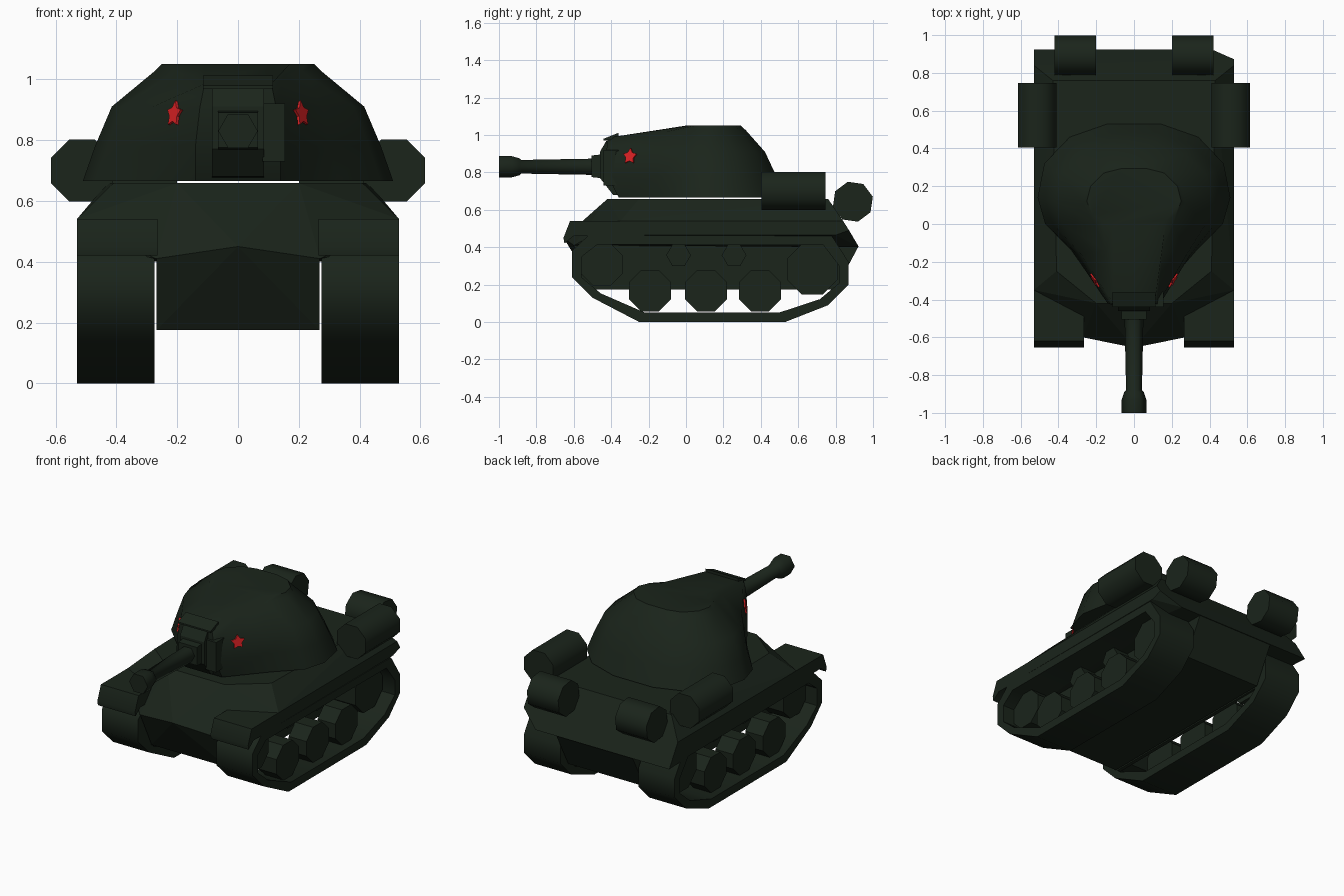
import bpy, bmesh, math
from mathutils import Vector

if "Cube" in bpy.data.objects:
    bpy.data.objects.remove(bpy.data.objects["Cube"])


def material(name, rgb):
    m = bpy.data.materials.new(name)
    m.diffuse_color = (*rgb, 1)
    m.use_nodes = True
    m.node_tree.nodes["Principled BSDF"].inputs["Base Color"].default_value = m.diffuse_color
    return m


GREEN = material("dark_green", (0.0105, 0.0178, 0.0108))
RED = material("bright_red", (0.74, 0.016, 0.018))


def finish(name, bm, mat=GREEN, smooth=None):
    bmesh.ops.recalc_face_normals(bm, faces=bm.faces)
    me = bpy.data.meshes.new(name)
    bm.to_mesh(me)
    bm.free()
    me.materials.append(mat)
    ob = bpy.data.objects.new(name, me)
    bpy.context.collection.objects.link(ob)
    if smooth:
        me.shade_smooth()
        me.set_sharp_from_angle(angle=math.radians(smooth))
    return ob


def loft(name, rings, caps=True, closed=False, mat=GREEN, smooth=None):
    """Skin a list of rings having equal point counts."""
    bm = bmesh.new()
    vs = [[bm.verts.new(p) for p in r] for r in rings]
    n = len(vs[0])
    pairs = list(zip(vs, vs[1:])) + ([(vs[-1], vs[0])] if closed else [])
    for a, b in pairs:
        for i in range(n):
            j = (i + 1) % n
            bm.faces.new((a[i], a[j], b[j], b[i]))
    if caps and not closed:
        bm.faces.new(vs[0])
        bm.faces.new(vs[-1])
    return finish(name, bm, mat, smooth)


def prism_x(name, yz, x0, x1, smooth=None):
    return loft(name, [[(x, y, z) for y, z in yz] for x in (x0, x1)], smooth=smooth)


def ngon(a, b, r, n, rot=0.0):
    return [(a + r * math.cos(rot + math.tau * i / n),
             b + r * math.sin(rot + math.tau * i / n)) for i in range(n)]


def hull_solid(name, half, extra=()):
    """Convex solid from points mirrored over x = 0, plus unmirrored extras."""
    bm = bmesh.new()
    for p in sorted({(s * x, y, z) for x, y, z in half for s in (1, -1)} | set(extra)):
        bm.verts.new(p)
    bmesh.ops.convex_hull(bm, input=bm.verts)
    bmesh.ops.dissolve_limit(bm, angle_limit=0.02, verts=bm.verts, edges=bm.edges)
    return finish(name, bm)


# Hull; the right rear corner is cut shorter than the left
hull_solid("upper_hull", [
    (0.2, -0.42, 0.658), (0.41, -0.25, 0.658), (0.43, 0.76, 0.658),
    (0.53, -0.35, 0.54), (0.53, 0.84, 0.54), (0.53, -0.35, 0.465),
    (0.53, 0.80, 0.465), (0.41, 0.925, 0.40), (0, -0.655, 0.45), (0.27, -0.6, 0.41)],
    [(-0.53, 0.925, 0.40), (0.53, 0.872, 0.49)])
hull_solid("lower_hull", [
    (0, -0.655, 0.45), (0.268, -0.6, 0.41), (0.268, -0.485, 0.175),
    (0.268, 0.80, 0.175), (0.268, 0.92, 0.40), (0.268, -0.4, 0.5), (0.268, 0.85, 0.5)])

# Running gear, fenders and fuel drums on both sides
TRACK = [(-0.25, 0), (0.53, 0), (0.76, 0.09), (0.87, 0.2), (0.87, 0.32), (0.78, 0.46),
         (-0.52, 0.465), (-0.61, 0.38), (-0.61, 0.24), (-0.50, 0.13)]
INNER = [(0.13 + (y - 0.13) * 0.93, 0.235 + (z - 0.235) * 0.78) for y, z in TRACK]
WALL = [(-0.49, 0.175), (0.80, 0.175), (0.84, 0.22), (0.84, 0.32), (0.76, 0.43),
        (-0.50, 0.43), (-0.59, 0.37), (-0.59, 0.25)]
FENDER = [(-0.33, 0.54), (-0.62, 0.54), (-0.655, 0.45), (-0.65, 0.42),
          (-0.60, 0.46), (-0.33, 0.46)]
WHEELS = [("road_wheel", -0.193, 0.167, 0.121, 8, 0.485),
          ("road_wheel", 0.107, 0.167, 0.121, 8, 0.485),
          ("road_wheel", 0.396, 0.167, 0.121, 8, 0.485),
          ("front_wheel", -0.45, 0.307, 0.122, 8, 0.45),
          ("rear_wheel", 0.674, 0.282, 0.146, 8, 0.45),
          ("return_roller", -0.04, 0.357, 0.066, 6, 0.40),
          ("return_roller", 0.257, 0.357, 0.066, 6, 0.40)]
for s, side in ((1, "right"), (-1, "left")):
    xi, xo = s * 0.275, s * 0.53
    loft(side + "_track", [[(x, y, z) for y, z in pts] for x, pts in
                           ((xi, TRACK), (xo, TRACK), (xo, INNER), (xi, INNER))],
         closed=True, smooth=50)
    prism_x(side + "_inner_wall", WALL, s * 0.277, s * 0.30)
    prism_x(side + "_fender", FENDER, s * 0.265, xo, smooth=50)
    for name, y, z, r, n, x_out in WHEELS:
        rot = math.pi / 8 if n == 8 else 0
        x_in = 0.36 if name == "road_wheel" else 0.29
        prism_x(f"{side}_{name}", ngon(y, z, r, n, rot), s * x_in, s * x_out)
    drum = ngon(s * 0.513, 0.70, 0.11, 8, math.pi / 8)
    loft(side + "_side_drum", [[(x, y, z) for x, z in drum] for y in (0.405, 0.747)], smooth=50)
    prism_x(side + "_rear_drum", ngon(0.892, 0.643, 0.11, 8, 0.25), s * 0.2, s * 0.42, smooth=50)

# Turret: half outlines from front to back, mirrored
HALF = [
    [(.14, -.36, .666), (.33, -.14, .666), (.47, 0, .666), (.51, .14, .666),
     (.475, .32, .666), (.34, .46, .666), (.14, .53, .666)],
    [(.14, -.42, .78), (.30, -.16, .78), (.43, 0, .78), (.47, .13, .78),
     (.44, .29, .78), (.31, .42, .78), (.13, .483, .78)],
    [(.125, -.425, .91), (.28, -.16, .91), (.38, 0, .91), (.415, .12, .91),
     (.385, .26, .91), (.27, .37, .91), (.11, .422, .91)],
    [(.11, -.42, .985), (.15, -.14, 1.01), (.21, 0, 1.025), (.27, .11, 1.03),
     (.25, .2, 1.025), (.18, .28, 1.025), (.08, .32, 1.025)],
    [(.11, 0, 1.05), (.17, .02, 1.05), (.22, .05, 1.05), (.25, .12, 1.05),
     (.23, .2, 1.05), (.16, .27, 1.05), (.07, .293, 1.05)]]
loft("turret", [h + [(-x, y, z) for x, y, z in reversed(h)] for h in HALF], smooth=40)

# Gun mantlet, sight box, visor lip
prism_x("mantlet", [(-0.34, 0.675), (-0.39, 0.68), (-0.46, 0.77), (-0.46, 0.91),
                    (-0.425, 0.97), (-0.34, 0.98)], -0.085, 0.085)
prism_x("gun_collar", [(-0.42, 0.765), (-0.505, 0.775), (-0.505, 0.89), (-0.42, 0.90)],
        -0.065, 0.065)
prism_x("sight_box", [(-0.36, 0.73), (-0.44, 0.73), (-0.44, 0.92), (-0.36, 0.92)], 0.08, 0.155)
prism_x("visor_lip", [(-0.36, 1.012), (-0.44, 0.98), (-0.44, 0.97), (-0.36, 0.98)], -0.115, 0.115)

# Gun barrel with muzzle brake
GUN = [(-1, .065), (-.93, .065), (-.89, .052), (-.88, .042), (-.5, .05), (-.42, .05)]
loft("gun_barrel", [[(x, y, z) for x, z in ngon(0, 0.83, r, 6)] for y, r in GUN], smooth=65)

# Star plates on the turret cheeks
for s, side in ((1, "right"), (-1, "left")):
    nrm = Vector((s * 0.85, -0.52, 0.16)).normalized()
    u = Vector((0, 0, 1)).cross(nrm).normalized()
    v = nrm.cross(u)
    c = Vector((s * 0.205, -0.297, 0.885))
    star = []
    for i in range(10):
        r = 0.044 if i % 2 == 0 else 0.025
        a = math.pi / 2 + math.tau * i / 10
        star.append(c + u * r * math.cos(a) + v * r * math.sin(a))
    loft(side + "_star", [[p + nrm * d for p in star] for d in (0.0, 0.009)], mat=RED)
